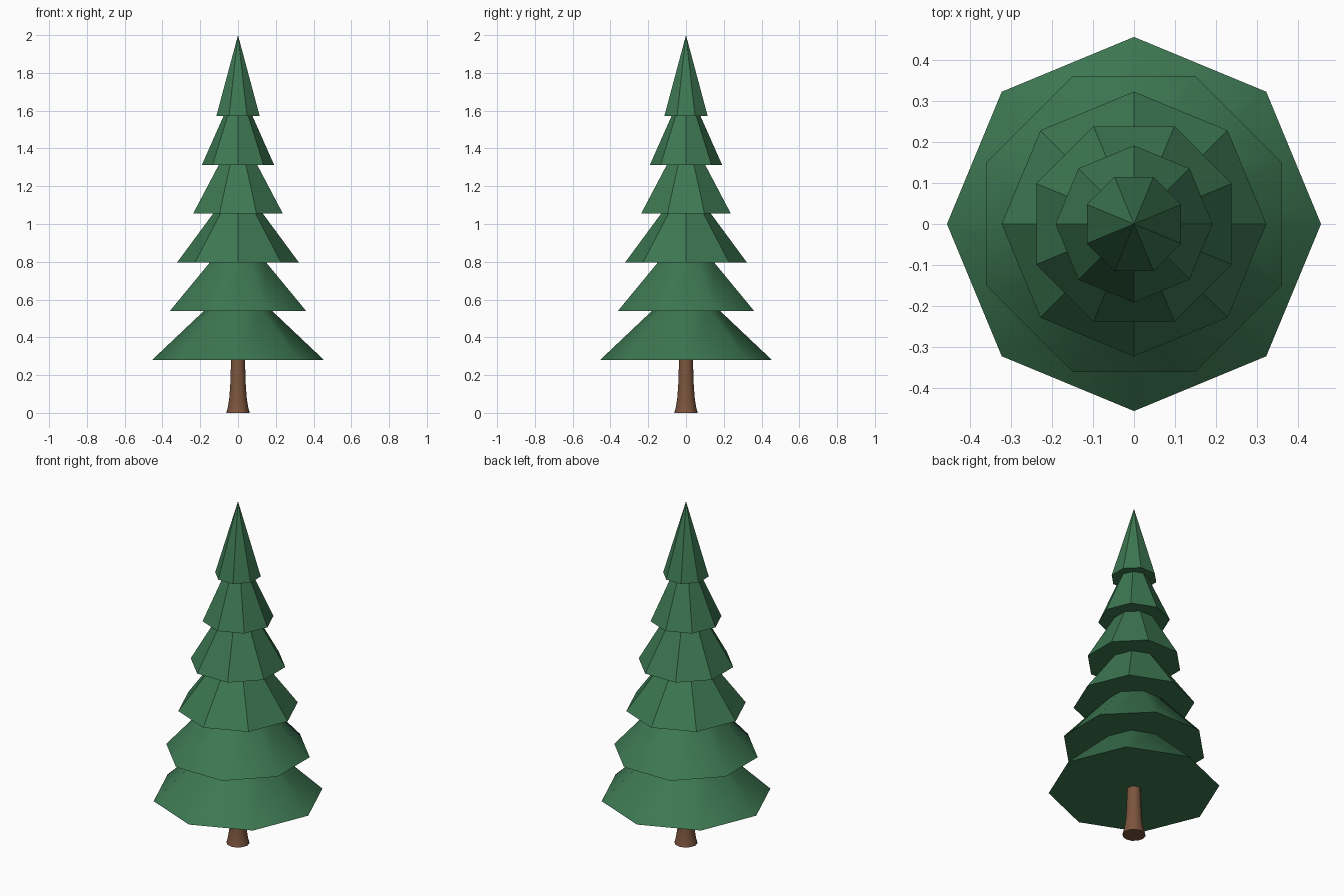
import bpy, bmesh, math

if "Cube" in bpy.data.objects:
    bpy.data.objects.remove(bpy.data.objects["Cube"])


def material(name, rgb):
    m = bpy.data.materials.new(name)
    m.diffuse_color = (*rgb, 1.0)
    m.use_nodes = True
    m.node_tree.nodes["Principled BSDF"].inputs["Base Color"].default_value = m.diffuse_color
    return m


def lathe(name, profile, sides, turn, mat, smooth_angle):
    """Closed solid of stacked rings from (radius, z) pairs; radius 0 makes a tip."""
    bm = bmesh.new()
    rings = []
    for r, z in profile:
        if r == 0:
            rings.append([bm.verts.new((0, 0, z))] * sides)
        else:
            angles = [turn + 2 * math.pi * i / sides for i in range(sides)]
            rings.append([bm.verts.new((r * math.cos(a), r * math.sin(a), z)) for a in angles])
    for low, high in zip(rings, rings[1:]):
        for i in range(sides):
            j = (i + 1) % sides
            corners = [low[i], low[j], high[j], high[i]]
            bm.faces.new(list(dict.fromkeys(corners)))
    bm.faces.new(rings[0][::-1])
    if profile[-1][0] > 0:
        bm.faces.new(rings[-1])
    mesh = bpy.data.meshes.new(name)
    bm.to_mesh(mesh)
    bm.free()
    mesh.materials.append(mat)
    obj = bpy.data.objects.new(name, mesh)
    bpy.context.collection.objects.link(obj)
    bpy.ops.object.select_all(action='DESELECT')
    bpy.context.view_layer.objects.active = obj
    obj.select_set(True)
    bpy.ops.object.shade_smooth_by_angle(angle=math.radians(smooth_angle))
    return obj


green = material("needle_green", (0.046, 0.185, 0.083))
brown = material("bark_brown", (0.20, 0.09, 0.047))

# Flared trunk
lathe("trunk", [(0.062, 0), (0.054, 0.03), (0.046, 0.08), (0.041, 0.15), (0.036, 0.30)],
      12, 0, brown, 40)

# Stacked octagonal foliage tiers, every second one turned by half a side
# (base radius, base height, top radius, top height)
tiers = [
    (0.455, 0.28, 0.175, 0.545),
    (0.390, 0.54, 0.158, 0.80),
    (0.322, 0.797, 0.128, 1.06),
    (0.257, 1.055, 0.106, 1.32),
    (0.191, 1.313, 0.073, 1.58),
    (0.124, 1.572, 0, 2.0),
]
for n, (r0, z0, r1, z1) in enumerate(tiers):
    lathe(f"foliage_tier_{n + 1}", [(r0, z0), (r1, z1)], 8,
          (n % 2) * math.pi / 8, green, 35.5)
